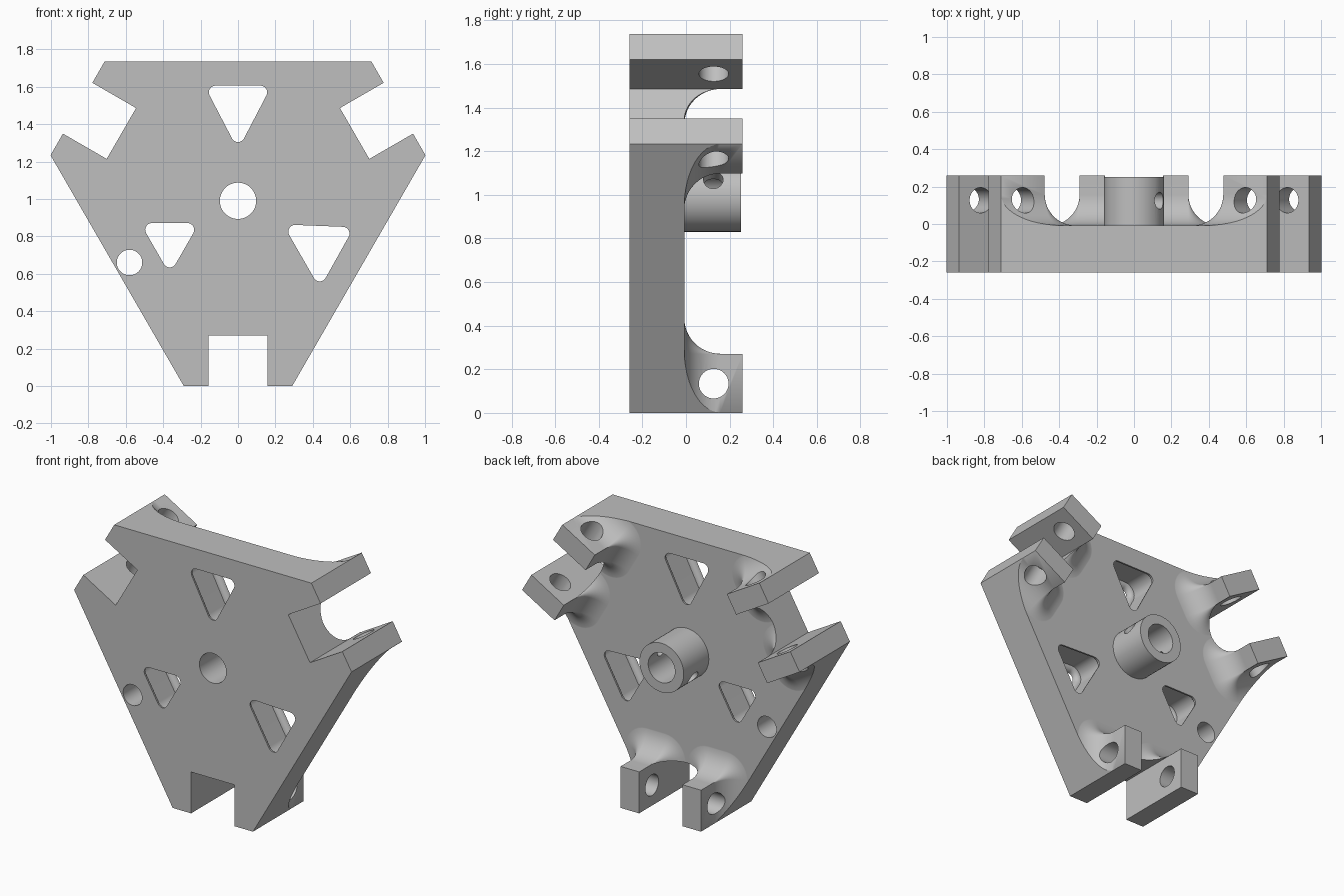
import bpy, bmesh, math
from mathutils import Matrix, Vector

if "Cube" in bpy.data.objects:
    bpy.data.objects.remove(bpy.data.objects["Cube"], do_unlink=True)

CZ = 0.99                      # height of the hub axis
FRONT, BACK, TIP = -0.26, -0.007, 0.26
FILLET, HOLE = 0.165, 0.068

metal = bpy.data.materials.new("plain_grey")
metal.use_nodes = True
grey = (0.52, 0.52, 0.52, 1)
metal.diffuse_color = grey
metal.node_tree.nodes["Principled BSDF"].inputs["Base Color"].default_value = grey


def finish(bm, name, matrix=None):
    if matrix:
        bm.transform(matrix)
    bmesh.ops.recalc_face_normals(bm, faces=bm.faces)
    mesh = bpy.data.meshes.new(name)
    bm.to_mesh(mesh)
    bm.free()
    mesh.materials.append(metal)
    obj = bpy.data.objects.new(name, mesh)
    bpy.context.collection.objects.link(obj)
    return obj


def ring(points, radius, steps=8):
    """Counter-clockwise convex polygon grown by a radius with round corners."""
    out = []
    for i, p in enumerate(points):
        a = Vector(p) - Vector(points[i - 1])
        b = Vector(points[(i + 1) % len(points)]) - Vector(p)
        start = math.atan2(-a.x, a.y)
        turn = (math.atan2(-b.x, b.y) - start) % math.tau
        for s in range(steps + 1):
            t = start + turn * s / steps
            out.append((p[0] + radius * math.cos(t), p[1] + radius * math.sin(t)))
    return out


def loft(name, outlines, matrix=None):
    """Skin a list of (y, outline) sections."""
    bm = bmesh.new()
    rows = [[bm.verts.new((x, y, z)) for x, z in pts] for y, pts in outlines]
    n = len(rows[0])
    for lo, hi in zip(rows, rows[1:]):
        for i in range(n):
            j = (i + 1) % n
            bm.faces.new((lo[i], lo[j], hi[j], hi[i]))
    bm.faces.new(rows[0])
    bm.faces.new(rows[-1])
    return finish(bm, name, matrix)


def rod(name, radius, centre, direction, length):
    bm = bmesh.new()
    turn = Vector(direction).to_track_quat('Z', 'Y').to_matrix().to_4x4()
    bmesh.ops.create_cone(bm, cap_ends=True, segments=48, radius1=radius, radius2=radius,
                          depth=length, matrix=Matrix.Translation(centre) @ turn)
    return finish(bm, name)


def combine(target, tool, operation):
    mod = target.modifiers.new("cut", 'BOOLEAN')
    mod.operation, mod.object, mod.solver = operation, tool, 'EXACT'
    bpy.context.view_layer.objects.active = target
    bpy.ops.object.modifier_apply(modifier=mod.name)
    bpy.data.objects.remove(tool, do_unlink=True)


def spin(k):
    shift = Matrix.Translation((0, 0, CZ))
    return shift @ Matrix.Rotation(k * math.tau / 3, 4, 'Y') @ shift.inverted()


def box(x0, x1, z0, z1):
    return [(x0, z0), (x1, z0), (x1, z1), (x0, z1)]


# Oversized plate, trimmed to its outline after the lugs are added
plate = loft("hub_plate", [(FRONT, box(-1.5, 1.5, -1, 3)), (BACK, box(-1.5, 1.5, -1, 3))])

# Pairs of lugs with rounded feet
profile = [(TIP, 0.001)]
for s in range(13):
    t = math.pi / 2 * s / 12
    profile.append((BACK - 0.001 + FILLET * (1 - math.sin(t)),
                    0.001 + FILLET * (1 - math.cos(t))))
profile.append((BACK - 0.08, FILLET + 0.001))
for k in range(3):
    for x0, x1 in ((-0.29, -0.157), (0.157, 0.29)):
        foot = box(x0, x1, -0.3, 0.27)
        lug = loft("lug", [(y, ring(foot, r)) for y, r in profile], spin(k))
        combine(plate, lug, 'UNION')

# Three-armed outline
corners = []
for k in range(3):
    for x in (-0.29, 0.29):
        v = spin(-k) @ Vector((x, 0, 0))
        corners.append((v.x, v.z))
outline = loft("outline", [(-0.5, corners), (0.5, corners)])
combine(plate, outline, 'INTERSECT')

# Central boss
combine(plate, rod("boss", 0.16, (0, 0.076, CZ), (0, 1, 0), 0.352), 'UNION')

# Slots and pin holes in each arm
for k in range(3):
    slot = box(-0.157, 0.157, -0.3, 0.27)
    combine(plate, loft("slot", [(-0.5, slot), (0.5, slot)], spin(k)), 'DIFFERENCE')
    pin = rod("pin_hole", HOLE, (0, 0.127, 0.134), (1, 0, 0), 1.0)
    pin.data.transform(spin(k))
    combine(plate, pin, 'DIFFERENCE')

# Bore, cross hole and small plate hole
combine(plate, rod("bore", 0.097, (0, 0, CZ), (0, 1, 0), 1), 'DIFFERENCE')
across = (math.cos(math.pi / 6), 0, math.sin(math.pi / 6))
combine(plate, rod("cross_hole", 0.045, (0, 0.125, CZ), across, 0.4), 'DIFFERENCE')
combine(plate, rod("plate_hole", HOLE, (-0.58, 0, 0.66), (0, 1, 0), 1), 'DIFFERENCE')

# Triangular windows with softened rims
CORNER, RIM = 0.036, 0.035
rim = [(FRONT - 0.1, CORNER + RIM)]
for s in range(7):
    t = math.pi / 2 * s / 6
    rim.append((FRONT + RIM * math.sin(t), CORNER + RIM * (1 - math.cos(t))))
rim += [(FRONT + BACK - y, r) for y, r in reversed(rim)]
windows = (
    [(0, 1.34), (0.12, 1.57), (-0.12, 1.57)],
    [(-0.365, 0.67), (-0.27, 0.835), (-0.46, 0.835)],
    [(0.437, 0.595), (0.56, 0.815), (0.305, 0.825)],
)
for tri in windows:
    combine(plate, loft("window", [(y, ring(tri, r)) for y, r in rim]), 'DIFFERENCE')

# Smooth curved faces, keep hard edges
for o in bpy.context.selected_objects:
    o.select_set(False)
plate.select_set(True)
bpy.context.view_layer.objects.active = plate
bpy.ops.object.shade_smooth_by_angle(angle=math.radians(30))
weighted = plate.modifiers.new("weighted_normals", 'WEIGHTED_NORMAL')
weighted.keep_sharp = True
